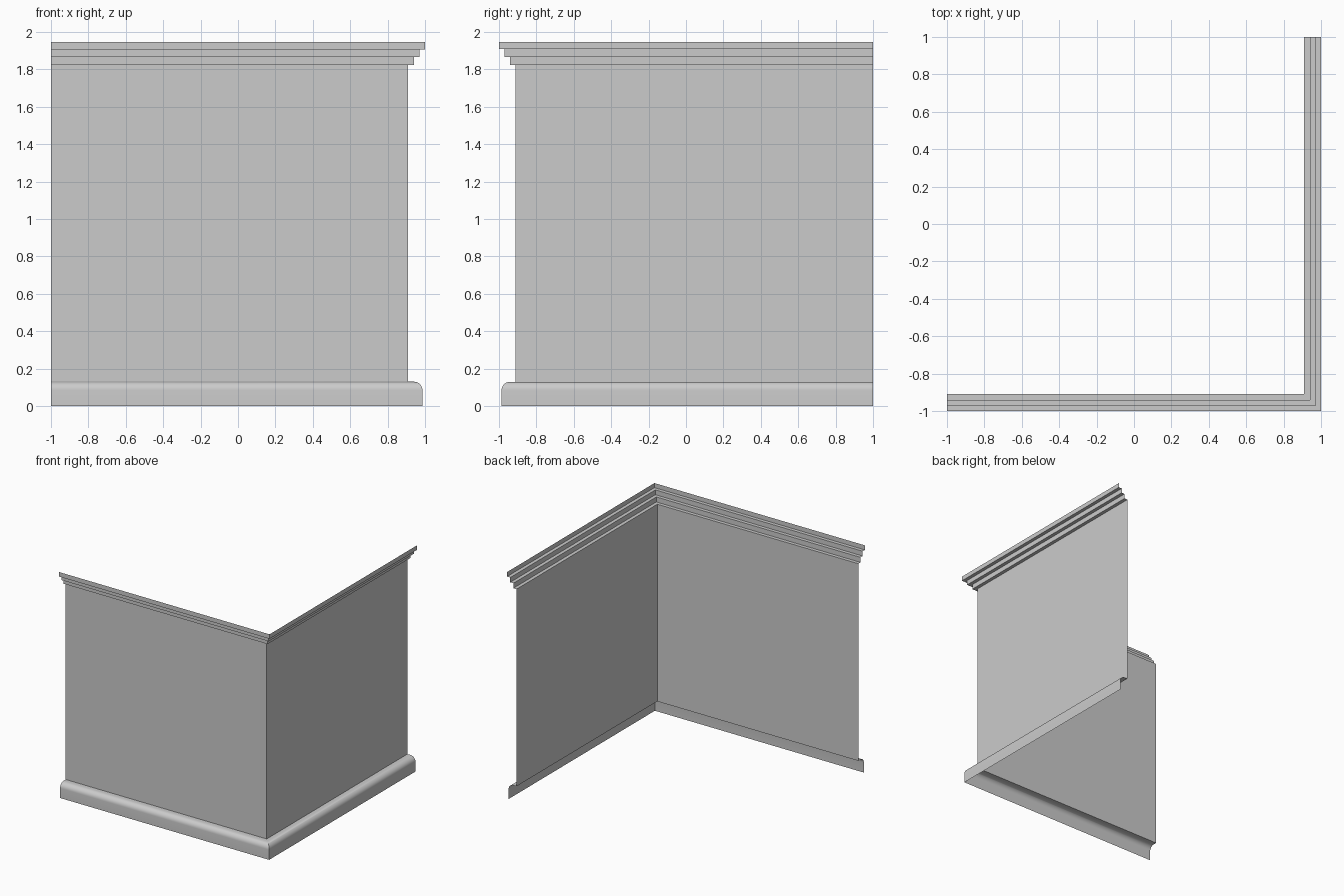
import bpy, math

if "Cube" in bpy.data.objects:
    bpy.data.objects.remove(bpy.data.objects["Cube"])

WALL = 0.91  # distance of the wall plane from the centre


def sweep(name, profile, smooth=False):
    """Run an open (distance, z) profile around the mitred L-shaped corner."""
    verts, faces = [], []
    for d, z in profile:
        verts += [(-1, -d, z), (d, -d, z), (d, 1, z)]
    for i in range(len(profile) - 1):
        for j in range(2):
            a = i * 3 + j
            faces.append((a, a + 1, a + 4, a + 3))
    mesh = bpy.data.meshes.new(name)
    mesh.from_pydata(verts, [], faces)
    mesh.update()
    obj = bpy.data.objects.new(name, mesh)
    bpy.context.collection.objects.link(obj)
    if smooth:
        bpy.ops.object.select_all(action='DESELECT')
        obj.select_set(True)
        bpy.context.view_layer.objects.active = obj
        bpy.ops.object.shade_smooth_by_angle(angle=math.radians(30))
    return obj


# Baseboard: upright face, rounded shoulder, flat top back to the wall
r, outer, top = 0.046, 0.986, 0.13
arc = [(outer - r + r * math.cos(t), top - r + r * math.sin(t))
       for t in (math.pi / 2 * k / 8 for k in range(9))]
sweep("baseboard", [(outer, 0)] + arc + [(WALL, top)], smooth=True)

# Plain wall sheet
sweep("wall_panel", [(WALL, top), (WALL, 1.823)])

# Crown moulding: three steps growing outward, open behind
crown = [(WALL, 1.823)]
levels = [1.823, 1.866, 1.907, 1.946]
for k in range(3):
    d = WALL + 0.03 * (k + 1)
    crown += [(d, levels[k]), (d, levels[k + 1])]
sweep("crown_moulding", crown)
